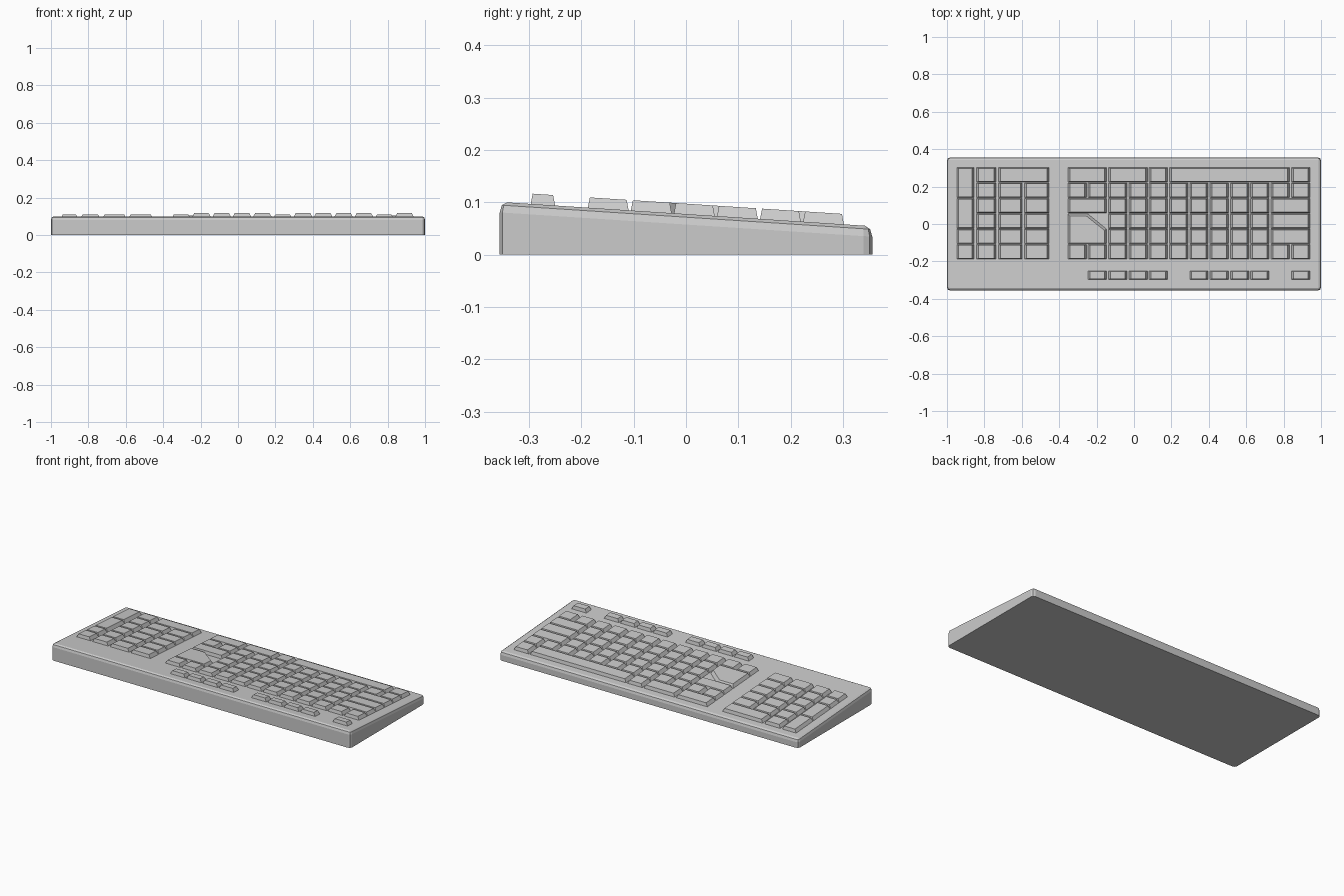
import bpy, bmesh, math

if "Cube" in bpy.data.objects:
    bpy.data.objects.remove(bpy.data.objects["Cube"])

SLOPE, MID = -0.0652, 0.0775      # tilted deck plane
U, ROW = 0.1086, 0.0823           # key pitch across and along
TOP_Y, KEY_H = 0.302, 0.0198


def deck(y):
    return MID + SLOPE * y


def finish(bm, name):
    bmesh.ops.recalc_face_normals(bm, faces=bm.faces)
    mesh = bpy.data.meshes.new(name)
    bm.to_mesh(mesh)
    bm.free()
    obj = bpy.data.objects.new(name, mesh)
    bpy.context.collection.objects.link(obj)
    return obj


def skin(bm, rings):
    """Bridge matching rings of points and cap both ends."""
    loops = [[bm.verts.new(p) for p in ring] for ring in rings]
    n = len(loops[0])
    for a, b in zip(loops, loops[1:]):
        for i in range(n):
            j = (i + 1) % n
            bm.faces.new((a[i], a[j], b[j], b[i]))
    bm.faces.new(loops[0][::-1])
    bm.faces.new(loops[-1])


def outline(inset, r=0.017, seg=2):
    """Rounded rectangle of the case, shrunk by inset."""
    pts = []
    cx, cy = 1.0 - r, 0.356 - r
    rx = max(r - inset, 0.003)
    cx, cy = 1.0 - inset - rx, 0.356 - inset - rx
    for k, (sx, sy) in enumerate(((1, 1), (-1, 1), (-1, -1), (1, -1))):
        for s in range(seg + 1):
            a = math.pi / 2 * (k + s / seg)
            pts.append((sx * cx + rx * math.cos(a), sy * cy + rx * math.sin(a)))
    return pts


# Wedge case with a rounded upper rim
bm = bmesh.new()
rings = [[(x, y, 0) for x, y in outline(0)]]
for inset, drop in ((0, 0.020), (0.004, 0.006), (0.014, 0.0)):
    rings.append([(x, y, deck(y) - drop) for x, y in outline(inset)])
skin(bm, rings)
finish(bm, "case")


def key(bm, x0, x1, y0, y1, ix=0.011, iy=0.004):
    """Tapered keycap standing on the deck."""
    def ring(dx, dy, h):
        return [(x, y, deck(y) + h) for x, y in
                ((x0 + dx, y0 + dy), (x1 - dx, y0 + dy),
                 (x1 - dx, y1 - dy), (x0 + dx, y1 - dy))]
    skin(bm, [ring(0, 0, -0.001), ring(ix, iy, KEY_H)])


def row_span(row, rows=1):
    top = TOP_Y - row * ROW
    return top - rows * ROW + 0.004, top


def main_x(col, width=1):
    x = -0.354 + col * U
    return x, x + width * U - 0.009


# Main block: key widths per row, starting at the given column
layout = [
    (0, [2, 2, 1, 6, 1]),
    (0, [1] * 12),
    (0, [2] + [1] * 8 + [2]),
    (2, [1] * 8 + [2]),
    (2, [1] * 8 + [2]),
    (0, [1] * 12),
]
bm = bmesh.new()
for r, (col, widths) in enumerate(layout):
    for w in widths:
        key(bm, *main_x(col, w), *row_span(r))
        col += w
finish(bm, "main_keys")

# Large key with a cut corner
bm = bmesh.new()
x0, x1 = main_x(0, 2)
y0, y1 = row_span(3, 2)
base = [(x0, y0), (x1, y0), (x1, y1 - 0.082), (x0 + 0.107, y1), (x0, y1)]
top = [(x0 + 0.011, y0 + 0.004), (x1 - 0.011, y0 + 0.004), (x1 - 0.011, y1 - 0.09),
       (x0 + 0.1, y1 - 0.013), (x0 + 0.011, y1 - 0.013)]
skin(bm, [[(x, y, deck(y) - 0.001) for x, y in base],
          [(x, y, deck(y) + KEY_H) for x, y in top]])
finish(bm, "corner_cut_key")

# Number pad, with two tall keys and one wide key
cols = [(-0.948, -0.855), (-0.842, -0.737), (-0.724, -0.597), (-0.585, -0.455)]
bm = bmesh.new()
for r, n in ((0, 2), (2, 2), (4, 1), (5, 1)):
    key(bm, *cols[0], *row_span(r, n))
for r in range(6):
    key(bm, *cols[1], *row_span(r))
    if r:
        key(bm, *cols[2], *row_span(r))
        key(bm, *cols[3], *row_span(r))
key(bm, cols[2][0], cols[3][1], *row_span(0))
finish(bm, "number_pad_keys")

# Short function keys
bm = bmesh.new()
for c in (1, 2, 3, 4, 6, 7, 8, 9, 11):
    key(bm, *main_x(c), -0.297, -0.25)
finish(bm, "function_keys")
